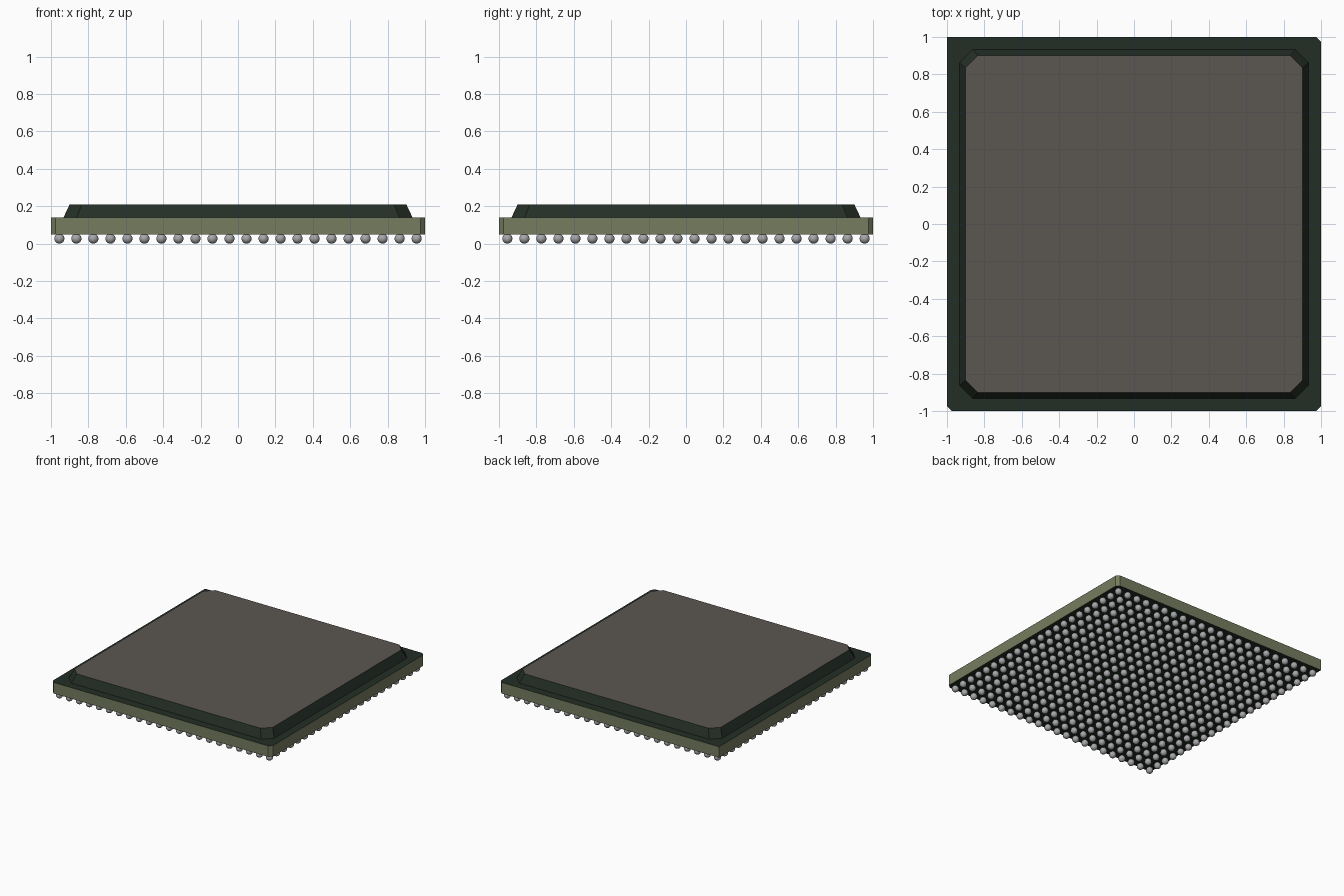
import bpy, bmesh

default = bpy.data.objects.get("Cube")
if default:
    bpy.data.objects.remove(default, do_unlink=True)


def material(name, rgb):
    mat = bpy.data.materials.new(name)
    mat.use_nodes = True
    mat.diffuse_color = (*rgb, 1)
    mat.node_tree.nodes["Principled BSDF"].inputs["Base Color"].default_value = (*rgb, 1)
    return mat


dark_green = material("dark green", (0.017, 0.027, 0.019))
olive = material("olive edge", (0.18, 0.205, 0.115))
warm_grey = material("warm grey", (0.105, 0.092, 0.081))
solder = material("solder grey", (0.39, 0.39, 0.41))


def outline(half, cuts):
    """Square with a corner cut for each quadrant, counter-clockwise from +x +y."""
    points = []
    for (sx, sy), cut in zip(((1, 1), (-1, 1), (-1, -1), (1, -1)), cuts):
        if cut == 0:
            points.append((sx * half, sy * half))
            continue
        pair = [(sx * half, sy * (half - cut)), (sx * (half - cut), sy * half)]
        points += pair if sx * sy > 0 else pair[::-1]
    return points


def slab(name, lower, upper, z0, z1, mats, rule):
    """Loft between two outlines; rule gives the material index from a face normal."""
    bm = bmesh.new()
    low = [bm.verts.new((x, y, z0)) for x, y in lower]
    top = [bm.verts.new((x, y, z1)) for x, y in upper]
    bm.faces.new(low[::-1])
    bm.faces.new(top)
    for i in range(len(low)):
        j = (i + 1) % len(low)
        bm.faces.new((low[i], low[j], top[j], top[i]))
    bm.normal_update()
    for face in bm.faces:
        face.material_index = rule(face.normal)
    mesh = bpy.data.meshes.new(name)
    bm.to_mesh(mesh)
    bm.free()
    for mat in mats:
        mesh.materials.append(mat)
    obj = bpy.data.objects.new(name, mesh)
    bpy.context.collection.objects.link(obj)
    return obj


# Circuit board: three clipped corners and one square corner, olive edges
board = outline(1.0, (0.025, 0, 0.025, 0.025))
slab("substrate_board", board, board, 0.05, 0.14, (dark_green, olive),
     lambda n: int(abs(n.z) < 0.5))

# Moulded cover with sloping sides and a grey top face
slab("moulded_cover", outline(0.933, [0.07] * 4), outline(0.9, [0.065] * 4),
     0.14, 0.21, (dark_green, warm_grey), lambda n: int(n.z > 0.9))

# Square grid of solder balls
count, reach, radius = 22, 0.955, 0.027
bpy.ops.mesh.primitive_uv_sphere_add(segments=16, ring_count=10, radius=radius,
                                     location=(-reach, -reach, radius))
balls = bpy.context.object
balls.name = "solder_balls"
balls.data.materials.append(solder)
bpy.ops.object.shade_smooth()
step = 2 * reach / (count - 1)
for axis in range(2):
    array = balls.modifiers.new("row" if axis == 0 else "column", 'ARRAY')
    array.count = count
    array.use_relative_offset = False
    array.use_constant_offset = True
    offset = [0, 0, 0]
    offset[axis] = step
    array.constant_offset_displace = offset
